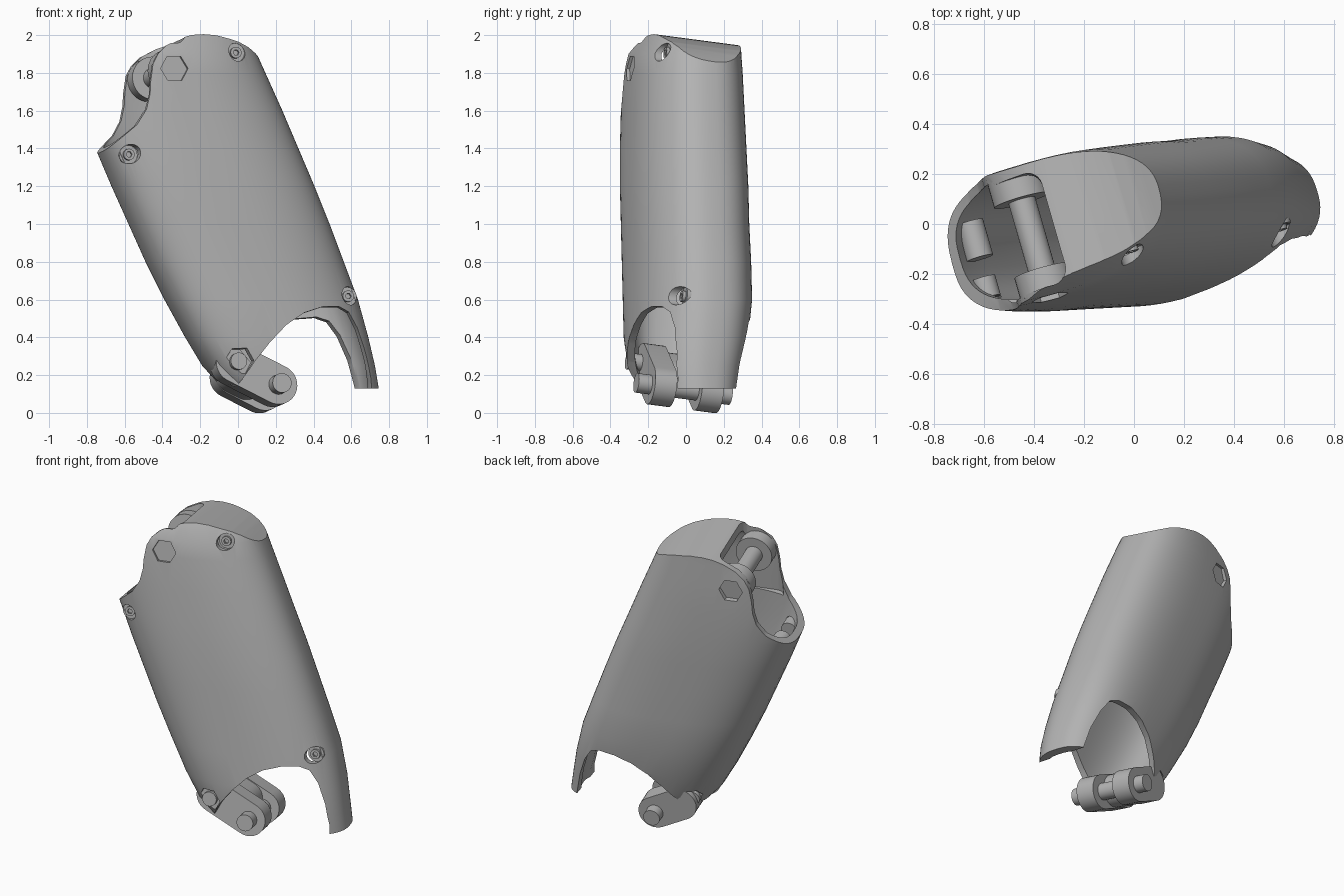
import bpy, bmesh
from math import sin, cos, pi, radians, atan2
from mathutils import Vector, Matrix
from mathutils.bvhtree import BVHTree

if "Cube" in bpy.data.objects:
    bpy.data.objects.remove(bpy.data.objects["Cube"])

grey = bpy.data.materials.new("plain grey")
grey.use_nodes = True
grey.diffuse_color = (0.45, 0.45, 0.45, 1)
grey.node_tree.nodes["Principled BSDF"].inputs["Base Color"].default_value = grey.diffuse_color

# Working frame: u across the body, v along the hinge pins, n roughly upwards
YAW = radians(16)
U = Vector((cos(YAW), sin(YAW), 0))
V = Vector((-0.27, 0.95, -0.125))
V = (V - U * V.dot(U)).normalized()
FRAME = Matrix((U, V, U.cross(V))).transposed()


def make(name, bm):
    bmesh.ops.recalc_face_normals(bm, faces=bm.faces)
    mesh = bpy.data.meshes.new(name)
    bm.to_mesh(mesh)
    bm.free()
    mesh.materials.append(grey)
    ob = bpy.data.objects.new(name, mesh)
    bpy.context.collection.objects.link(ob)
    return ob


def skin(name, rings):
    """Closed solid through a list of equal rings of points."""
    bm = bmesh.new()
    loops = [[bm.verts.new(p) for p in ring] for ring in rings]
    count = len(loops[0])
    for low, high in zip(loops, loops[1:]):
        for i in range(count):
            j = (i + 1) % count
            bm.faces.new((low[i], low[j], high[j], high[i]))
    bm.faces.new(loops[0])
    bm.faces.new(loops[-1])
    return make(name, bm)


def prism(name, outline, v0, v1):
    return skin(name, [[FRAME @ Vector((u, v, n)) for u, n in outline] for v in (v0, v1)])


def rod(name, u, n, r, v0, v1, sides=32):
    ring = [(u + r * cos(2 * pi * i / sides), n + r * sin(2 * pi * i / sides)) for i in range(sides)]
    return prism(name, ring, v0, v1)


def lug(name, a, b, r, v0, v1):
    """Plate with two round ends."""
    turn = atan2(b[1] - a[1], b[0] - a[0])
    ring = []
    for centre, start in ((b, turn - pi / 2), (a, turn + pi / 2)):
        ring += [(centre[0] + r * cos(start + pi * i / 16), centre[1] + r * sin(start + pi * i / 16))
                 for i in range(17)]
    return prism(name, ring, v0, v1)


def cut(ob, cutter):
    cutter.hide_render = True
    mod = ob.modifiers.new("cut", 'BOOLEAN')
    mod.operation = 'DIFFERENCE'
    mod.solver = 'EXACT'
    mod.object = cutter
    bpy.context.view_layer.objects.active = ob
    bpy.ops.object.modifier_apply(modifier=mod.name)
    bpy.data.objects.remove(cutter)


# Body extents by height: z, left, right, front, back
LEVELS = [
    (0.13, -0.08, 0.745, -0.27, 0.28), (0.25, -0.19, 0.725, -0.31, 0.3),
    (0.4, -0.28, 0.69, -0.33, 0.33), (0.6, -0.39, 0.635, -0.335, 0.35),
    (0.8, -0.49, 0.56, -0.34, 0.345), (1.0, -0.58, 0.485, -0.345, 0.335),
    (1.2, -0.67, 0.405, -0.35, 0.33), (1.4, -0.755, 0.32, -0.35, 0.32),
    (1.6, -0.82, 0.235, -0.345, 0.31), (1.8, -0.84, 0.145, -0.335, 0.3),
    (1.9, -0.82, 0.1, -0.32, 0.293), (2.0, -0.8, 0.05, -0.26, 0.288),
    (2.1, -0.8, 0, -0.19, 0.28)]


def section(z, x0, x1, y0, y1, inset):
    """Turned, softly squared oval fitted to its extents."""
    pts = []
    for i in range(72):
        c, s = cos(2 * pi * i / 72), sin(2 * pi * i / 72)
        # The front of the right end tapers more than the rest
        power = 2 / (2.7 if c < 0 or s > 0 else 2.3)
        a = 0.53 * abs(c) ** power * (1 if c > 0 else -1)
        b = 0.3 * abs(s) ** power * (1 if s > 0 else -1)
        pts.append((a * cos(YAW) - b * sin(YAW), a * sin(YAW) + b * cos(YAW)))
    fit = []
    for axis, low, high in ((0, x0, x1), (1, y0, y1)):
        vals = [p[axis] for p in pts]
        lo, hi = min(vals), max(vals)
        low, high = low + inset, high - inset
        fit.append([low + (w - lo) / (hi - lo) * (high - low) for w in vals])
    return [Vector((x, y, z)) for x, y in zip(*fit)]


def loft(name, inset, drop):
    rings = [section(*row, inset) for row in LEVELS]
    for p in rings[0]:
        p.z -= drop
    return skin(name, rings)


# Rounded crown with the scooped left shoulder
CROWN = [(-1.2, 1.25), (-0.76, 1.36), (-0.68, 1.43), (-0.61, 1.49), (-0.56, 1.57), (-0.54, 1.65),
         (-0.535, 1.72), (-0.52, 1.81), (-0.49, 1.865), (-0.44, 1.91), (-0.36, 1.95), (-0.29, 1.97),
         (-0.22, 1.975), (-0.15, 1.97), (-0.08, 1.955), (-0.02, 1.94), (0.04, 1.915), (0.1, 1.88),
         (0.4, 1.7), (0.4, 2.6), (-1.2, 2.6)]

shell = loft("shell", 0, 0)
cut(shell, prism("crown_cutter", CROWN, -1.2, 1))

# Hollow inside, roofed under the crown but open through the scoop
ROOF = [(u, n - 0.06 if u > -0.5 else n + 0.3) for u, n in CROWN]
hollow = loft("hollow", 0.045, 0.2)
cut(hollow, prism("roof_cutter", ROOF, -1.2, 1))
cut(shell, hollow)

# Round-cornered slot in the crown
slot = prism("slot", [(-0.57, 1.5), (-0.31, 1.5), (-0.31, 2.6), (-0.57, 2.6)], -0.39, 0.07)
bm = bmesh.new()
bm.from_mesh(slot.data)
up = FRAME.col[2]
edges = [e for e in bm.edges if abs((e.verts[0].co - e.verts[1].co).normalized().dot(up)) > 0.9]
bmesh.ops.bevel(bm, geom=edges, offset=0.06, segments=6, profile=0.5, affect='EDGES')
bm.to_mesh(slot.data)
bm.free()
cut(shell, slot)

# Arched opening at the bottom, leaving one long lobe
ARCH = [(-0.08, 0.1), (0, 0.23), (0.08, 0.33), (0.17, 0.42), (0.27, 0.485), (0.38, 0.52),
        (0.48, 0.525), (0.54, 0.5), (0.59, 0.42), (0.635, 0.29), (0.665, 0.15), (0.68, -0.3), (-0.08, -0.3)]
cut(shell, prism("arch_cutter", ARCH, -1, 1))

bpy.context.view_layer.update()
tree = BVHTree.FromObject(shell, bpy.context.evaluated_depsgraph_get())


def skin_depth(u, n, side):
    """Position along v of the outer skin on one side."""
    hit = tree.ray_cast(FRAME @ Vector((u, side * 2, n)), V * -side)[0]
    return hit.dot(V) if hit else side * 0.25


# Hexagonal recesses on both sides of each hinge
PIN, PIVOT, JOINT = (-0.405, 1.785), (-0.08, 0.235), (0.152, 0.118)
for u, n in (PIN, PIVOT):
    for side, word in ((-1, "front"), (1, "back")):
        v = skin_depth(u, n, side)
        cut(shell, rod("hex_cutter", u, n, 0.075, v + side * 0.1, v - side * 0.025, 6))
        if n < 1:
            rod(word + "_pivot_bolt", u, n, 0.045, v, v - side * 0.12)

# Screws sunk into the front
for name, u, n in (("top", -0.04, 1.88), ("left", -0.64, 1.34), ("lower", 0.555, 0.59)):
    v = skin_depth(u, n, -1)
    cut(shell, rod("screw_cutter", u, n, 0.05, v - 0.15, v + 0.035))
    rod(name + "_screw_sleeve", u, n, 0.05, v + 0.037, v + 0.12)
    head = rod(name + "_screw", u, n, 0.03, v + 0.018, v + 0.075)
    cut(head, rod("socket_cutter", u, n, 0.016, v - 0.05, v + 0.04, 6))

# Socket post just inside the left rim
rod("rim_post", -0.63, 1.33, 0.055, -0.13, 0.02)

# Upper hinge pin with its bosses
rod("upper_pin", *PIN, 0.055, -0.4, 0.08)
rod("upper_boss_front", *PIN, 0.115, -0.4, -0.305)
rod("upper_boss_back", *PIN, 0.115, -0.01, 0.085)

# Lower forked link
lug("link_front", PIVOT, JOINT, 0.105, -0.26, -0.14)
lug("link_back", (-0.01, 0.2), JOINT, 0.105, 0, 0.12)
lug("link_web", (-0.02, 0.205), (0.05, 0.17), 0.1, -0.15, 0.01)
rod("lower_pin", *JOINT, 0.052, -0.335, 0.185)

# Smooth curved faces, crisp corners
bpy.ops.object.select_all(action='DESELECT')
for ob in bpy.context.scene.objects:
    if ob.type == 'MESH' and ob.data.materials and ob.data.materials[0] == grey:
        ob.select_set(True)
        bpy.context.view_layer.objects.active = ob
bpy.ops.object.shade_smooth_by_angle(angle=radians(32))
